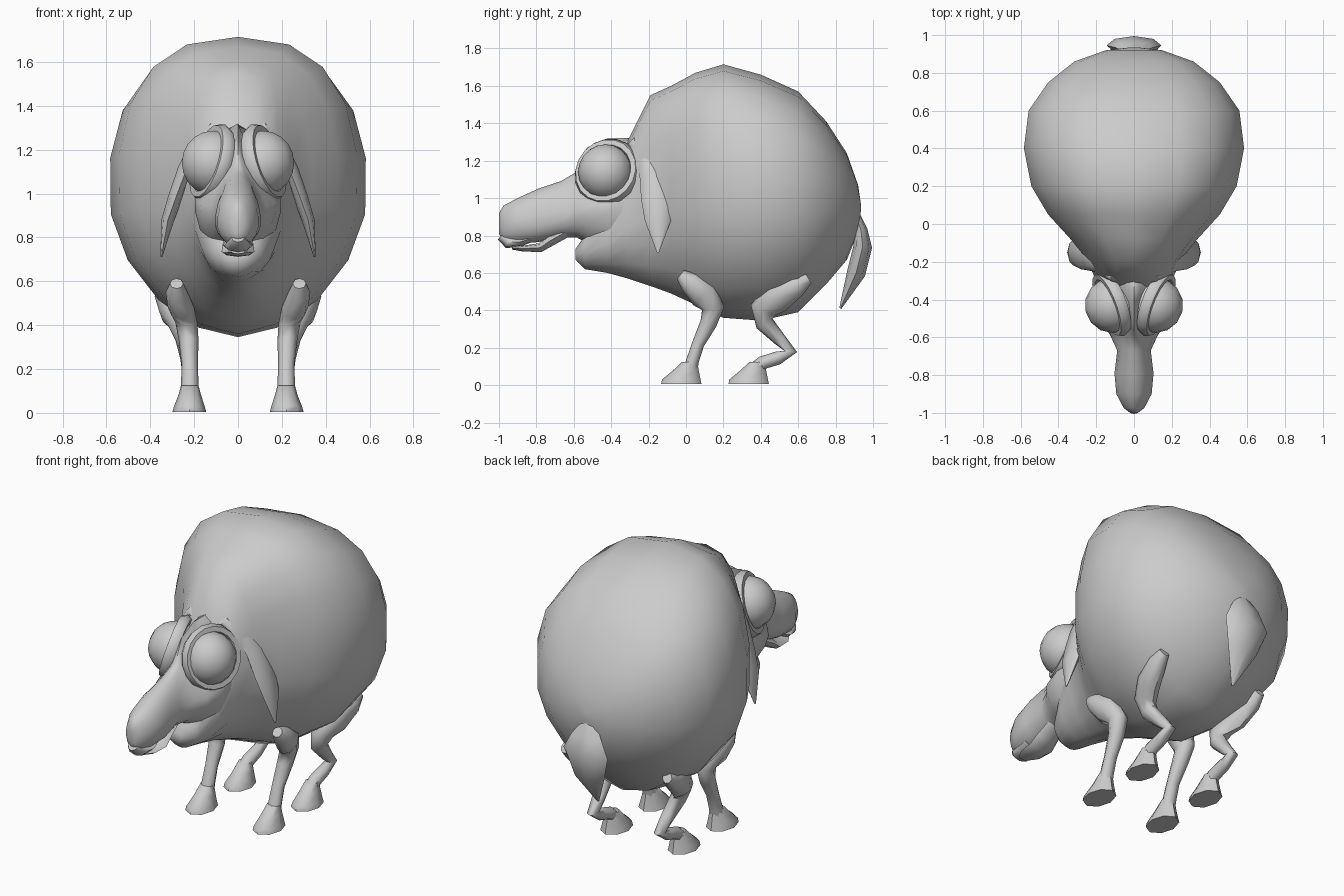
import bpy, bmesh, math
from mathutils import Vector, Matrix

if "Cube" in bpy.data.objects:
    bpy.data.objects.remove(bpy.data.objects["Cube"])


def finish(name, bm, mirror=False, angle=55):
    bmesh.ops.recalc_face_normals(bm, faces=bm.faces)
    me = bpy.data.meshes.new(name)
    bm.to_mesh(me)
    bm.free()
    ob = bpy.data.objects.new(name, me)
    bpy.context.collection.objects.link(ob)
    if mirror:
        ob.modifiers.new("Mirror", 'MIRROR')
    bpy.ops.object.select_all(action='DESELECT')
    bpy.context.view_layer.objects.active = ob
    ob.select_set(True)
    bpy.ops.object.shade_smooth_by_angle(angle=math.radians(angle))
    return ob


def loft(name, rings, mirror=False, angle=55):
    bm = bmesh.new()
    vs = [[bm.verts.new(p) for p in r] for r in rings]
    n = len(rings[0])
    for a, b in zip(vs, vs[1:]):
        for i in range(n):
            j = (i + 1) % n
            bm.faces.new((a[i], a[j], b[j], b[i]))
    bm.faces.new(vs[0])
    bm.faces.new(vs[-1])
    return finish(name, bm, mirror, angle)


def section(y, bot, mid, top, w, ntop, nbot, n=18):
    """Upright superellipse slice with separate upper and lower roundness."""
    pts = []
    for i in range(n):
        a = 2 * math.pi * (i + 0.5 * (n % 4 == 0)) / n
        a += math.pi / 2
        c, s = math.cos(a), math.sin(a)
        e, h = (ntop, top - mid) if s >= 0 else (nbot, bot - mid)
        x = math.copysign(abs(c) ** (2 / e), c) * w if abs(c) > 1e-6 else 0
        pts.append((x, y, mid + abs(s) ** (2 / e) * h))
    return pts


def limb(name, path, n=8, level=False, mirror=True, angle=55):
    """Tube through (x, y, z, x radius, depth radius)."""
    P = [Vector(p[:3]) for p in path]
    rings = []
    for i, p in enumerate(path):
        t = (P[min(i + 1, len(P) - 1)] - P[max(i - 1, 0)]).normalized()
        v = Vector((0, 1, 0)) if level else t.cross(Vector((1, 0, 0))).normalized()
        u = Vector((1, 0, 0))
        rings.append([P[i] + u * math.cos(2 * math.pi * k / n) * p[3]
                      + v * math.sin(2 * math.pi * k / n) * p[4] for k in range(n)])
    return loft(name, rings, mirror, angle)


# Woolly body with chest: y, bottom, middle, top, half width
body = [(-.59, .67, .70, .73, .04), (-.54, .62, .72, .80, .11),
        (-.42, .60, .78, 1.02, .17), (-.31, .57, .88, 1.31, .20),
        (-.19, .53, .95, 1.55, .25), (-.08, .49, 1.0, 1.60, .34),
        (.05, .43, 1.0, 1.67, .46), (.20, .36, 1.0, 1.715, .55),
        (.40, .345, 1.0, 1.66, .59), (.60, .39, 1.0, 1.57, .565),
        (.75, .54, .99, 1.41, .46), (.86, .67, .97, 1.24, .32),
        (.92, .82, .95, 1.07, .15), (.935, .93, .95, .97, .02)]
loft("woolly_body", [section(*b, 2.5, 1.8) for b in body])

# Head with long snout: y, bottom, middle, top, half width, roundness
head = [(-1.0, .81, .86, .92, .02, 2, 2), (-.975, .765, .86, .96, .055, 2, 2),
        (-.90, .755, .87, 1.0, .095, 2, 2), (-.79, .765, .87, 1.05, .105, 2, 2),
        (-.67, .79, .90, 1.09, .09, 2, 2), (-.585, .79, .93, 1.14, .13, 1.3, 2),
        (-.53, .76, .95, 1.27, .175, .9, 2), (-.42, .70, .97, 1.32, .20, .9, 2),
        (-.29, .70, 1.0, 1.32, .19, 1.5, 2), (-.15, .74, 1.0, 1.24, .16, 2, 2)]
loft("head", [section(*h) for h in head])

# Upper lip at the tip and lower jaw
limb("upper_lip", [(0, -.985, .80, .03, .03), (0, -.95, .765, .06, .035),
                   (0, -.89, .765, .07, .025), (0, -.84, .78, .06, .02)], mirror=False)
limb("lower_jaw", [(0, -.93, .735, .03, .01), (0, -.87, .73, .065, .016),
                   (0, -.78, .735, .075, .024), (0, -.73, .77, .07, .03),
                   (0, -.64, .82, .06, .03)], mirror=False)

# Bulging eyes
bm = bmesh.new()
bmesh.ops.create_uvsphere(bm, u_segments=14, v_segments=10, radius=.147,
                          matrix=Matrix.Translation((.113, -.43, 1.14)))
finish("eye", bm, True)

# Eyelid rims wrapped around the eyes
normal = Vector((.88, -.34, .28)).normalized()
rot = normal.to_track_quat('Z', 'Y')
rings = []
bm = bmesh.new()
N, M = 18, 6
for i in range(N):
    a = 2 * math.pi * i / N
    d = rot @ Vector((math.cos(a), math.sin(a), 0))
    rings.append([bm.verts.new(Vector((.118, -.42, 1.14))
                  + d * (.158 + .028 * math.cos(2 * math.pi * k / M))
                  + normal * .034 * math.sin(2 * math.pi * k / M)) for k in range(M)])
for i in range(N):
    for k in range(M):
        a, b, l = rings[i], rings[(i + 1) % N], (k + 1) % M
        bm.faces.new((a[k], a[l], b[l], b[k]))
finish("eyelid", bm, True)

# Drooping leaf-shaped ears
limb("ear", [(.10, -.29, 1.31, .03, .025), (.17, -.22, 1.24, .035, .05),
             (.235, -.175, 1.13, .035, .075), (.28, -.155, 1.0, .035, .085),
             (.32, -.15, .88, .03, .07), (.35, -.15, .71, .004, .006)])

# Legs
limb("front_leg", [(.28, -.03, .59, .03, .03), (.28, .02, .55, .05, .06),
                   (.26, .10, .48, .06, .08), (.235, .145, .41, .05, .06),
                   (.225, .12, .33, .045, .045), (.22, .065, .22, .037, .033),
                   (.22, .035, .13, .04, .034), (.22, .02, .07, .04, .04)])
limb("hind_leg", [(.335, .655, .57, .03, .03), (.33, .59, .53, .05, .06),
                  (.30, .48, .465, .06, .085), (.265, .41, .40, .055, .07),
                  (.24, .42, .33, .045, .05), (.225, .50, .245, .038, .035),
                  (.22, .56, .18, .034, .034), (.22, .49, .145, .034, .036),
                  (.22, .41, .12, .038, .036), (.22, .35, .07, .04, .04)])

# Hooves
for name, y in (("front_hoof", -.025), ("hind_hoof", .335)):
    limb(name, [(.222, y, 0.005, .077, .108), (.222, y, .03, .07, .103),
                (.22, y + .025, .08, .052, .068), (.22, y + .045, .125, .04, .04)],
         level=True, angle=50)

# Leaf-shaped tail
limb("tail", [(0, .90, .93, .03, .02), (0, .935, .83, .10, .035),
              (0, .945, .74, .145, .05), (0, .91, .60, .10, .05),
              (0, .825, .41, .006, .006)], mirror=False)
